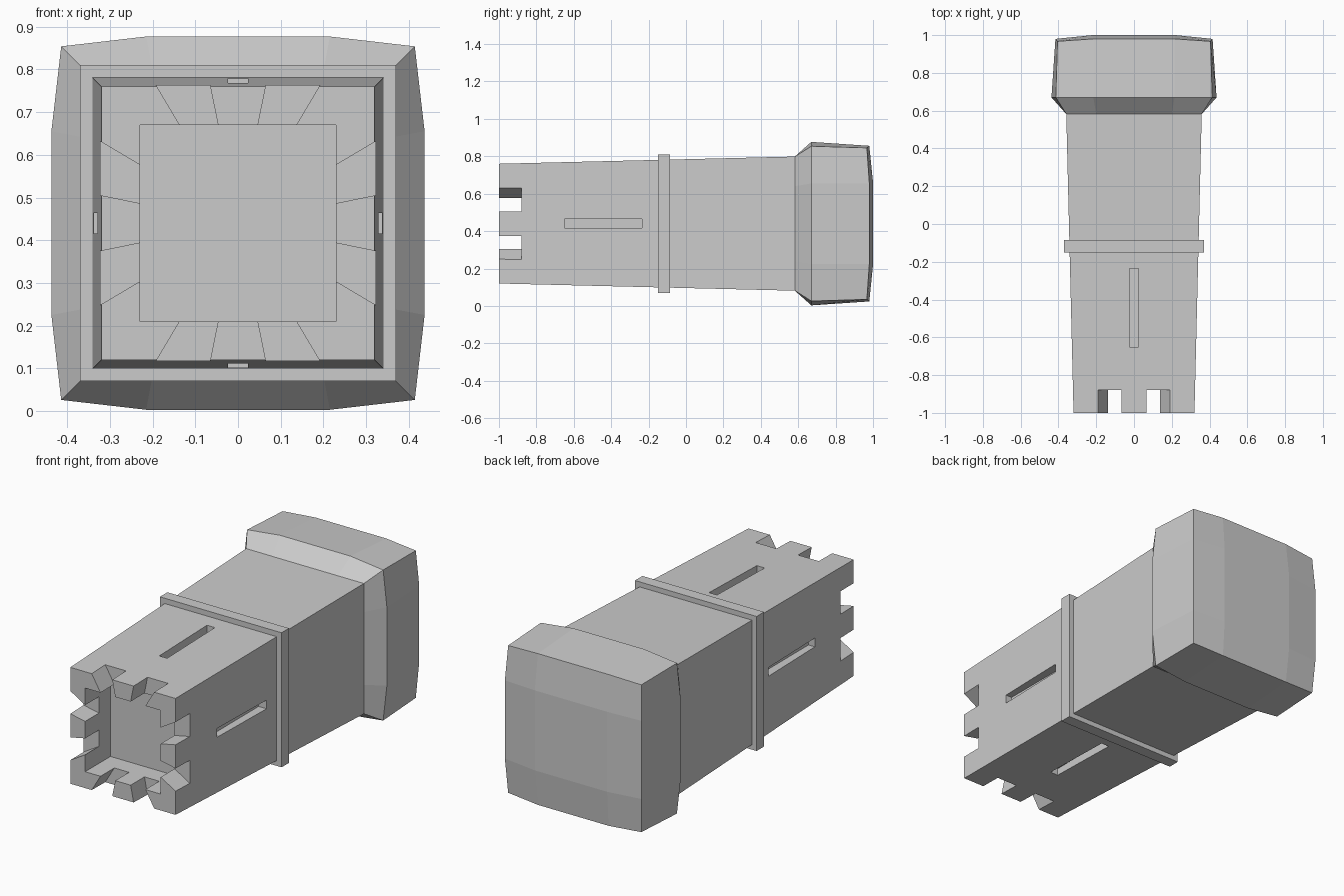
import bpy, bmesh
from mathutils import Vector

if "Cube" in bpy.data.objects:
    bpy.data.objects.remove(bpy.data.objects["Cube"])

ZC = 0.44  # height of the long axis


def finish(name, bm):
    bmesh.ops.recalc_face_normals(bm, faces=bm.faces)
    me = bpy.data.meshes.new(name)
    bm.to_mesh(me)
    bm.free()
    ob = bpy.data.objects.new(name, me)
    bpy.context.collection.objects.link(ob)
    return ob


def turn(x, z, k):
    # quarter turns about the long axis
    for _ in range(k):
        x, z = -z, x
    return x, z


def prism(bm, front, back):
    # closed solid between two (x, y, z) loops, z relative to the axis
    a, b = [[bm.verts.new((x, y, z + ZC)) for x, y, z in loop] for loop in (front, back)]
    bm.faces.new(a)
    bm.faces.new(b[::-1])
    n = len(a)
    for i in range(n):
        bm.faces.new((a[i], b[i], b[(i + 1) % n], a[(i + 1) % n]))


def square(r, y):
    return [(-r, y, -r), (r, y, -r), (r, y, r), (-r, y, r)]


def square_prism(name, r0, y0, r1, y1):
    bm = bmesh.new()
    prism(bm, square(r0, y0), square(r1, y1))
    return finish(name, bm)


# tapered shaft, hollowed and notched at the front
shaft = square_prism("shaft", 0.32, -1.0, 0.359, 0.60)

# cutters: two radial notches and one long slot on each side
bm = bmesh.new()
for k in range(4):
    for s in (1, -1):
        prof = [(s * u * r / 0.32, r) for r, u in
                ((0.2, 0.065), (0.2, 0.19), (0.42, 0.19), (0.42, 0.065))]
        pts = [turn(x, z, k) for x, z in prof]
        prism(bm, [(x, -1.1, z) for x, z in pts], [(x, -0.88, z) for x, z in pts])
    pts = [turn(x, z, k) for x, z in
           ((-0.024, 0.29), (0.024, 0.29), (0.024, 0.42), (-0.024, 0.42))]
    prism(bm, [(x, -0.65, z) for x, z in pts], [(x, -0.235, z) for x, z in pts])
slots = finish("notch_cutter", bm)
cavity = square_prism("cavity_cutter", 0.23, -1.1, 0.23, -0.78)

bpy.context.view_layer.objects.active = shaft
for cutter in (slots, cavity):
    cutter.hide_render = True
    mod = shaft.modifiers.new(cutter.name, "BOOLEAN")
    mod.operation = "DIFFERENCE"
    mod.solver = "EXACT"
    mod.object = cutter
    bpy.ops.object.modifier_apply(modifier=mod.name)
for cutter in (slots, cavity):
    bpy.data.objects.remove(cutter)

# raised collar
square_prism("collar", 0.37, -0.15, 0.37, -0.085)

# bulging end cap: rings of twelve points, three segments per side
bm = bmesh.new()


def ring(corner, mid, u, y_corner, y_mid):
    vs = []
    for k in range(4):
        for x, z, y in ((-corner, -corner, y_corner), (-u, -mid, y_mid), (u, -mid, y_mid)):
            x, z = turn(x, z, k)
            vs.append(bm.verts.new((x, y, z + ZC)))
    return vs


rings = [ring(0.357, 0.357, 0.2, 0.58, 0.58),
         ring(0.414, 0.437, 0.215, 0.67, 0.67),
         ring(0.405, 0.416, 0.215, 0.967, 0.98)]
for a, b in zip(rings, rings[1:]):
    for i in range(12):
        j = (i + 1) % 12
        bm.faces.new((a[i], a[j], b[j], b[i]))
bm.faces.new(rings[0])
core = [bm.verts.new((x, 1.0, z + ZC)) for x, _, z in square(0.22, 1.0)]
bm.faces.new(core)
outer = rings[-1]
for k in range(4):
    c, m1, m2 = outer[3 * k], outer[3 * k + 1], outer[3 * k + 2]
    bm.faces.new((m1, m2, core[(k + 1) % 4], core[k]))
    bm.faces.new((c, m1, core[k], outer[3 * k - 1]))
finish("end_cap", bm)
